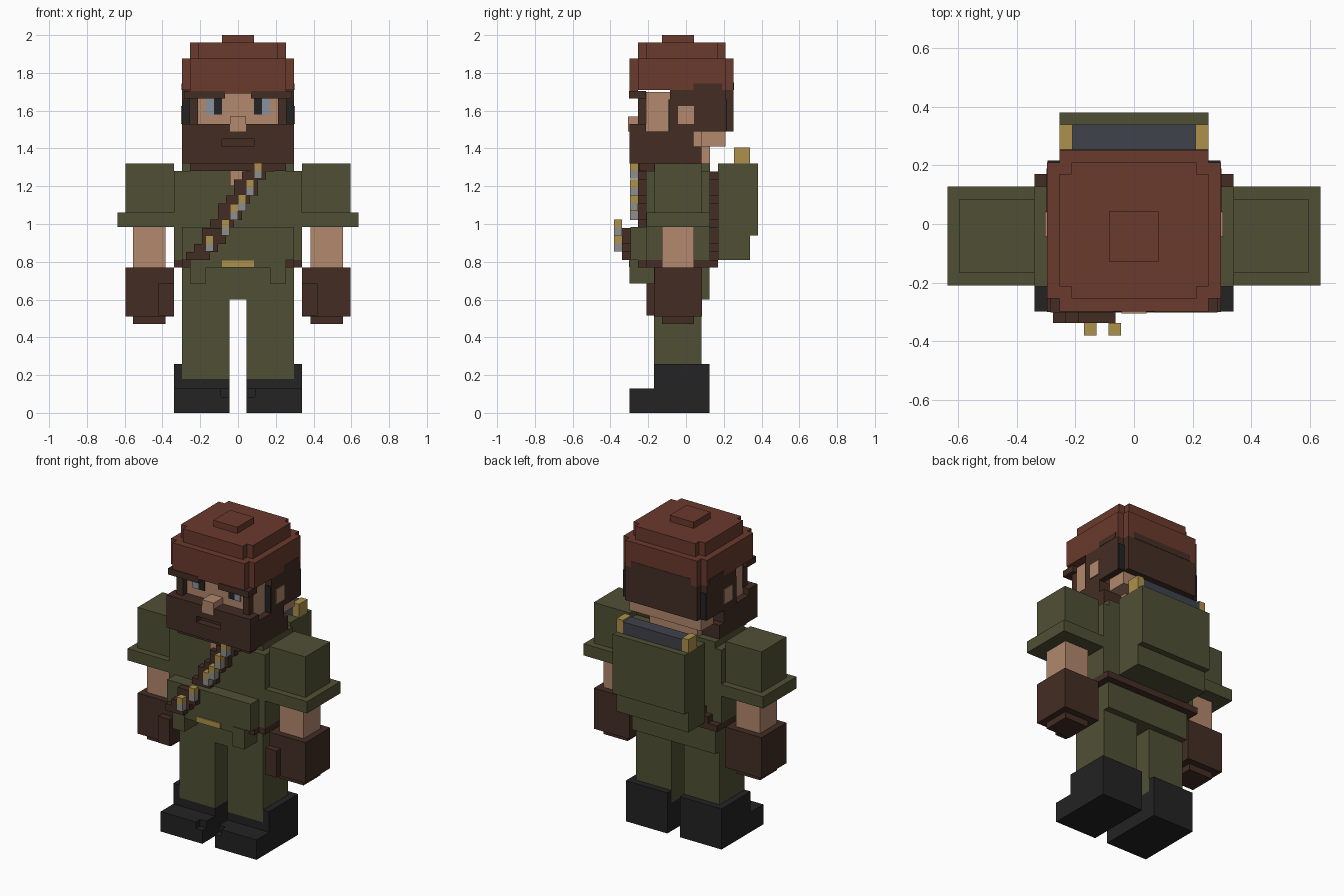
import bpy, bmesh
from mathutils import Vector


def material(name, r, g, b):
    def lin(c):
        c /= 255
        return c / 12.92 if c <= 0.04045 else ((c + 0.055) / 1.055) ** 2.4
    m = bpy.data.materials.new(name)
    m.diffuse_color = (lin(r), lin(g), lin(b), 1)
    return m


RED = material("rust_red_cloth", 106, 58, 45)
GREEN = material("olive_cloth", 80, 80, 53)
BROWN = material("dark_brown", 67, 45, 36)
SKIN = material("skin", 178, 136, 109)
BLACK = material("black_leather", 35, 35, 35)
GOLD = material("brass", 174, 145, 76)
GREY = material("steel_grey", 142, 142, 142)
BLUE = material("slate_blue", 62, 66, 75)
EYE = material("pale_eye", 136, 146, 158)


def blocks(name, mat, *boxes, mirror=False):
    """Blocks given as x0, x1, y0, y1, z0, z1; optionally mirrored across x."""
    bm = bmesh.new()
    sides = (1, -1) if mirror else (1,)
    for x0, x1, y0, y1, z0, z1 in boxes:
        for s in sides:
            vs = bmesh.ops.create_cube(bm, size=1)["verts"]
            c = Vector((s * (x0 + x1) / 2, (y0 + y1) / 2, (z0 + z1) / 2))
            for v in vs:
                v.co = Vector((v.co.x * (x1 - x0), v.co.y * (y1 - y0), v.co.z * (z1 - z0))) + c
    me = bpy.data.meshes.new(name)
    bm.to_mesh(me)
    bm.free()
    me.materials.append(mat)
    ob = bpy.data.objects.new(name, me)
    bpy.context.collection.objects.link(ob)
    return ob


# Boots: foot, toe, raised outer and rear collar
blocks("boot", BLACK,
       (.045, .34, -.17, .125, 0, .18), (.297, .34, -.17, .125, .18, .26),
       (.045, .297, .083, .125, .18, .26), (.045, .34, -.255, -.17, 0, .128),
       (.045, .34, -.298, -.255, 0, .085), (.09, .34, -.298, -.255, .085, .128), mirror=True)

# Trousers
blocks("leg", GREEN, (.045, .297, -.17, .083, .18, .60), mirror=True)
blocks("pelvis", GREEN, (-.297, .297, -.17, .125, .60, .77))

# Belt, buckle and pouches
blocks("belt", BROWN, (-.34, .34, -.213, .17, .77, .81), (-.297, .297, -.255, -.213, .77, .81))
blocks("belt_front_cloth", GREEN, (-.21, .21, -.295, -.255, .77, .81))
blocks("buckle", GOLD, (-.085, .085, -.302, -.295, .772, .808))
blocks("pouch", GREEN, (.17, .255, -.30, -.17, .685, .81), mirror=True)

# Jacket torso with belly and collar
blocks("torso", GREEN, (-.34, .34, -.213, .128, .81, 1.28), (-.297, .297, -.17, .128, 1.28, 1.32),
       (-.297, .297, -.295, -.213, .81, .985))
blocks("collar_skin", SKIN, (-.043, .043, -.221, -.213, 1.20, 1.28))

# Sleeves, cuffs, forearms and gloves
blocks("sleeve", GREEN, (.34, .595, -.168, .085, 1.06, 1.32), (.34, .637, -.21, .128, .985, 1.06), mirror=True)
blocks("forearm", SKIN, (.385, .555, -.128, .042, .77, .985), mirror=True)
blocks("glove", BROWN, (.34, .595, -.168, .085, .51, .77), (.385, .555, -.128, .042, .47, .51),
       (.34, .42, -.21, -.168, .515, .685), mirror=True)

# Bandolier: stepped diagonal strap, over chest and belly and across the back
STEP = .0425


def strap_x(z):
    return -.15 + (z - .9) * .67


chest, back = [], []
for i in range(12):
    z = .81 + i * STEP
    x = round(strap_x(z + STEP / 2) / STEP) * STEP
    a, b = x - .064, x + .064
    on_belly = z < .97
    chest.append((a, b, -.338 if on_belly else -.255, -.295 if on_belly else -.213, z, z + STEP))
    if i < 11:
        back.append((a, b, .128, .17, z, z + STEP))
blocks("chest_strap", BROWN, *chest)
blocks("back_strap", BROWN, *back)

# Cartridges: brass top, steel bottom
tops, bottoms = [], []
for x, z, y in ((-.15, .855, -.338), (-.065, .94, -.338), (-.021, 1.02, -.255),
                (.021, 1.07, -.255), (.064, 1.15, -.255), (.106, 1.24, -.255)):
    h = STEP / 2
    tops.append((x - h, x + h, y - STEP, y, z + STEP, z + 2 * STEP))
    bottoms.append((x - h, x + h, y - STEP, y, z, z + STEP))
blocks("cartridge_brass", GOLD, *tops)
blocks("cartridge_steel", GREY, *bottoms)

# Backpack with bedroll on top
blocks("backpack", GREEN, (-.255, .255, .17, .38, .94, 1.32), (-.255, .255, .17, .34, .81, .94))
blocks("bedroll", BLUE, (-.21, .21, .255, .34, 1.32, 1.395))
blocks("bedroll_end", GOLD, (.21, .255, .255, .34, 1.32, 1.405), mirror=True)

# Head and neck
blocks("head", SKIN, (-.255, .255, -.213, .21, 1.49, 1.70))
blocks("neck", SKIN, (-.17, .17, -.10, .128, 1.30, 1.49), (-.255, .255, .083, .21, 1.41, 1.49))
blocks("nose", SKIN, (-.042, .042, -.30, -.213, 1.53, 1.57), (-.042, .042, -.306, -.30, 1.49, 1.57))

# Beard with recessed mouth
blocks("beard", BROWN,
       (-.297, .297, -.255, .04, 1.32, 1.49), (-.297, .297, .04, .083, 1.32, 1.41),
       (-.255, .255, -.25, -.17, 1.28, 1.32), (-.297, .297, -.255, -.213, 1.49, 1.53),
       (-.297, .297, -.30, -.255, 1.32, 1.41), (-.297, .297, -.30, -.255, 1.45, 1.53),
       (-.297, -.085, -.30, -.255, 1.41, 1.45), (.085, .297, -.30, -.255, 1.41, 1.45))
blocks("sideburn", BROWN, (.213, .258, -.255, -.21, 1.53, 1.70), mirror=True)

# Hair: side slabs, back slab, dark corner edges, ears
blocks("side_hair", BROWN, (.255, .297, -.085, .21, 1.49, 1.71), mirror=True)
blocks("back_hair", BROWN, (-.255, .255, .21, .252, 1.49, 1.71))
blocks("hair_edge", BLACK, (.255, .295, -.092, -.085, 1.49, 1.66),
       (.255, .295, .21, .217, 1.49, 1.66), mirror=True)
blocks("upper_back_hair", BROWN, (-.213, .213, .21, .254, 1.71, 1.75))
blocks("upper_side_hair", BROWN, (.255, .299, .04, .19, 1.71, 1.745), mirror=True)
blocks("ear", SKIN, (.297, .303, -.042, .042, 1.53, 1.625), mirror=True)

# Eyes and brows
blocks("iris", EYE, (.128, .17, -.220, -.213, 1.58, 1.67), mirror=True)
blocks("pupil", BLACK, (.085, .128, -.220, -.213, 1.58, 1.67), mirror=True)
blocks("brow", BROWN, (.07, .285, -.302, -.213, 1.665, 1.705), mirror=True)

# Knitted cap: notched lower band, crown and top button
blocks("cap", RED,
       (-.297, .297, -.255, .21, 1.71, 1.875), (-.255, .255, -.298, -.255, 1.69, 1.875),
       (-.255, .255, .21, .252, 1.71, 1.875), (-.255, .255, -.213, .17, 1.875, 1.96),
       (-.213, .213, -.255, .21, 1.875, 1.96), (-.085, .085, -.128, .043, 1.96, 2.0))
